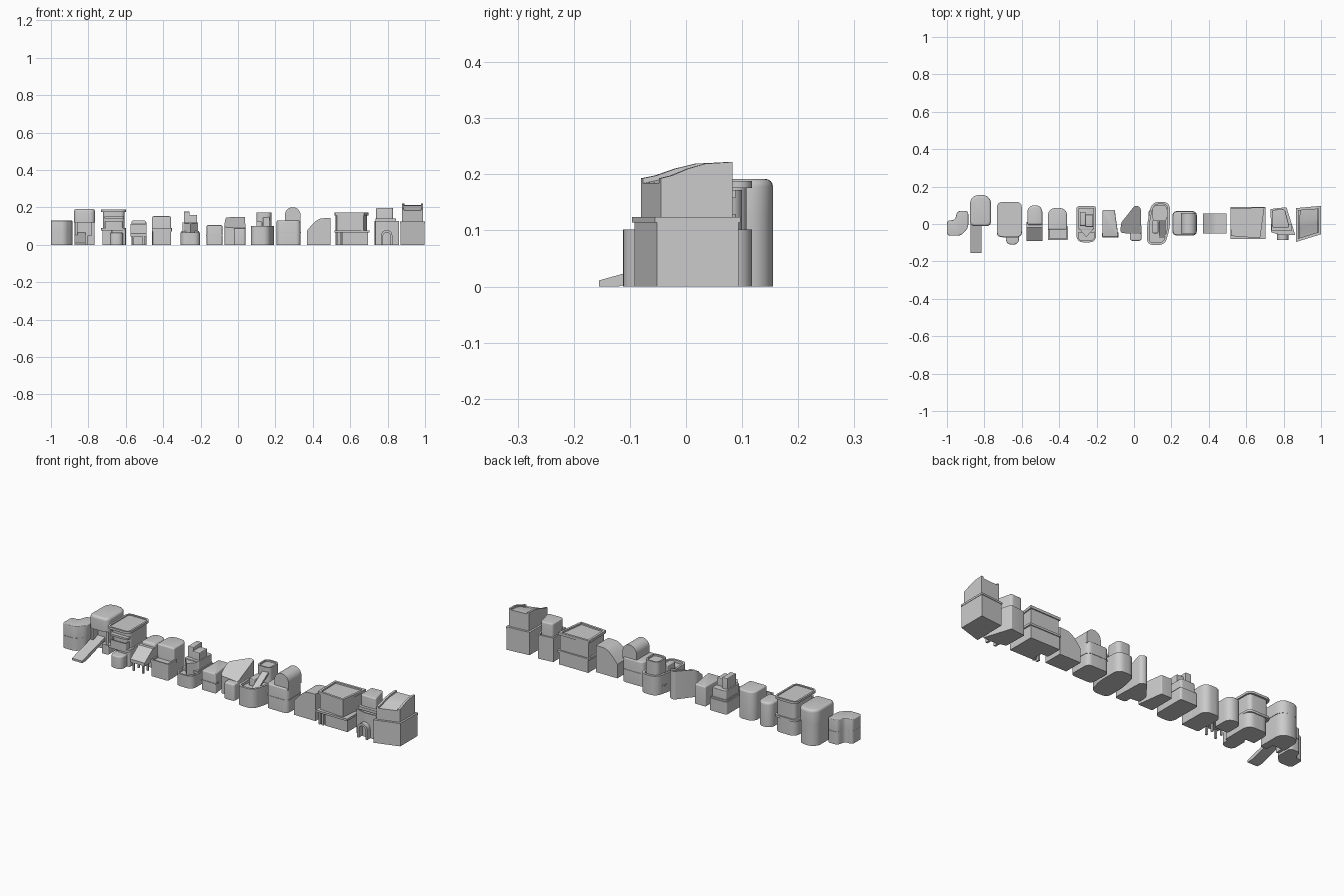
import bpy, bmesh, math
from mathutils import Vector

if "Cube" in bpy.data.objects:
    bpy.data.objects.remove(bpy.data.objects["Cube"])

def rounded(pts, r):
    """Round the corners of a plan outline; r is a number or one radius per corner."""
    out, n = [], len(pts)
    rs = r if isinstance(r, (list, tuple)) else [r] * n
    for i in range(n):
        p, a, b = Vector(pts[i]), Vector(pts[i - 1]), Vector(pts[(i + 1) % n])
        if rs[i] <= 0:
            out.append(p)
            continue
        s = p + (a - p).normalized() * min(rs[i], (a - p).length * .49)
        e = p + (b - p).normalized() * min(rs[i], (b - p).length * .49)
        for k in range(7):
            t = k / 6
            w = (1 - t) ** 2, 1.7 * t * (1 - t), t * t
            out.append((s * w[0] + p * w[1] + e * w[2]) / sum(w))
    return out

def finish(name, bm, smooth=True):
    bmesh.ops.recalc_face_normals(bm, faces=bm.faces)
    me = bpy.data.meshes.new(name)
    bm.to_mesh(me)
    bm.free()
    ob = bpy.data.objects.new(name, me)
    bpy.context.collection.objects.link(ob)
    bpy.ops.object.select_all(action='DESELECT')
    ob.select_set(True)
    bpy.context.view_layer.objects.active = ob
    if smooth:
        bpy.ops.object.shade_smooth_by_angle(angle=math.radians(35))
    return ob

def prism(name, pts, z0, z1, r=0, bevel=0, rim=0, sink=.008, slope=None):
    """Upright prism; slope(x, y) sets roof height, rim cuts a parapet."""
    bm = bmesh.new()
    base = bm.faces.new([bm.verts.new((p[0], p[1], z0)) for p in rounded(pts, r)])
    res = bmesh.ops.extrude_face_region(bm, geom=[base])['geom']
    for v in [g for g in res if isinstance(g, bmesh.types.BMVert)]:
        v.co.z = slope(v.co.x, v.co.y) if slope else z1
    if base.is_valid is False or not any(all(abs(v.co.z - z0) < 1e-6 for v in f.verts) for f in bm.faces):
        bmesh.ops.holes_fill(bm, edges=bm.edges)
    top = [g for g in res if isinstance(g, bmesh.types.BMFace)][0]
    if rim:
        bmesh.ops.recalc_face_normals(bm, faces=bm.faces)
        bmesh.ops.inset_region(bm, faces=[top], thickness=rim, use_even_offset=True)
        low = bmesh.ops.extrude_face_region(bm, geom=[top])['geom']
        for g in low:
            if isinstance(g, bmesh.types.BMVert):
                g.co.z -= sink
        if top.is_valid:
            bmesh.ops.delete(bm, geom=[top], context='FACES_ONLY')
    elif bevel:
        bmesh.ops.bevel(bm, geom=list(top.edges), offset=bevel, segments=4, profile=.5, affect='EDGES')
    return finish(name, bm)

def rect(x0, x1, y0, y1):
    return [(x0, y0), (x1, y0), (x1, y1), (x0, y1)]

def box(name, x0, x1, y0, y1, z0, z1, **k):
    return prism(name, rect(x0, x1, y0, y1), z0, z1, **k)

def side(name, prof, a, b, axis='x'):
    """Extrude a vertical profile along x (profile is y,z) or y (profile is x,z)."""
    bm = bmesh.new()
    mk = (lambda p, t: (t, p[0], p[1])) if axis == 'x' else (lambda p, t: (p[0], t, p[1]))
    A = [bm.verts.new(mk(p, a)) for p in prof]
    B = [bm.verts.new(mk(p, b)) for p in prof]
    bm.faces.new(A)
    bm.faces.new(B)
    for i in range(len(A)):
        bm.faces.new((A[i - 1], A[i], B[i], B[i - 1]))
    return finish(name, bm)

# 1: low house with stepped plan and a belt line
plan = [(-1, -.062), (-.925, -.062), (-.886, -.02), (-.886, .07), (-.945, .07), (-.957, .02), (-1, .02)]
prism("corner_house_lower", plan, 0, .067, r=.018)
prism("corner_house_upper", plan, .07, .13, r=.018, bevel=.004)
prism("corner_house_belt", [(x * .998 - .0019, y * .97) for x, y in plan], .06, .075, r=.018)

# 2: rounded house with overhanging upper floor and entrance ramp
box("ramp_house_back", -.875, -.766, .04, .155, 0, .15, r=[0, 0, .05, .05])
box("ramp_house_upper", -.877, -.764, -.012, .155, .12, .192, r=[.028, .028, .05, .05], bevel=.014)
box("ramp_house_side", -.805, -.766, -.005, .06, 0, .05, r=.008)
for x in (-.872, -.782):
    box("ramp_house_pillar", x, x + .014, 0, .05, 0, .125)
side("entrance_ramp", [(-.155, 0), (-.155, .011), (.04, .065), (.04, .05), (-.12, 0)], -.875, -.815)

# 3: stacked house with slabs and a rounded bay
box("stack_lower", -.675, -.6, -.06, .11, 0, .08, r=[.01, .01, .04, .01])
box("stack_lower_back", -.725, -.6, 0, .11, 0, .08, r=[.005, .005, .04, .04])
box("stack_bay", -.685, -.615, -.11, -.02, 0, .065, r=[.03, .03, 0, 0], bevel=.006)
box("stack_slab", -.733, -.6, -.07, .115, .078, .09, r=.025)
box("stack_upper", -.722, -.608, -.045, .108, .088, .18, r=.022)
box("stack_balcony", -.71, -.615, -.072, .0, .088, .125, r=.012, rim=.006, sink=.015)
box("stack_awning", -.715, -.61, -.066, 0, .142, .152, r=.012)
box("stack_roof", -.732, -.6, -.068, .118, .176, .188, r=.028, rim=.01, sink=.005)

# 4: rounded house with a lean-to standing on posts
box("post_house_body", -.57, -.49, -.005, .1, 0, .13, r=[.01, .01, .038, .038], bevel=.012)
side("post_house_lean_to", [(-.09, .045), (-.09, .062), (-.02, .112), (.01, .112), (.01, .045)], -.575, -.49)
for x in (-.565, -.51):
    for y in (-.085, -.045):
        box("post_house_post", x, x + .009, y, y + .009, 0, .05)

# 5: two-step house
box("step_house_back", -.46, -.358, -.03, .085, 0, .153, r=[.008, .008, .04, .04], bevel=.008)
box("step_house_front", -.457, -.357, -.083, -.01, 0, .075, r=.006)
box("step_house_terrace", -.461, -.354, -.086, -.01, .072, .09, r=.006, rim=.008, sink=.012)

# 6: terraced tower
box("terrace_base", -.307, -.203, -.098, .095, 0, .066, r=[.035, .035, .012, .012], rim=.009, sink=.012)
box("terrace_middle", -.297, -.213, -.03, .086, .05, .12, r=.01, bevel=.003)
prism("terrace_prow", [(-.29, -.03), (-.255, -.07), (-.22, -.03), (-.22, .04), (-.29, .04)], .05, .115)
box("terrace_tower", -.29, -.258, -.01, .065, .115, .178, bevel=.004)
box("terrace_tower_side", -.26, -.218, -.015, .05, .115, .16, bevel=.004)
box("terrace_belt", -.301, -.209, -.045, .09, .062, .074, r=.01)

# 7: small wedge-plan house
plan = [(-.168, -.07), (-.083, -.07), (-.103, .075), (-.168, .075)]
prism("small_house", plan, 0, .105, r=.006, bevel=.007)
box("small_house_ledge", -.17, -.082, -.073, -.045, .048, .054, r=.004)

# 8: angled house with sloped roof and rounded porch
plan = [(-.072, -.048), (.04, -.055), (.036, .09), (.005, .1), (-.07, .005)]
prism("angled_house", plan, 0, .15, r=.014,
      slope=lambda x, y: .088 + .062 * min(1, max(0, (y + .055) / .075)))
box("angled_house_porch", -.022, .04, -.09, 0, 0, .088, r=.014, bevel=.008)

# 9: pool-shaped terrace house with roof block and stair
plan = [(.07, -.112), (.165, -.112), (.192, -.02), (.192, .118), (.095, .118), (.07, 0)]
prism("terrace_house", plan, 0, .102, r=[.032, .032, .03, .038, .038, .03], rim=.012, sink=.014)
box("terrace_house_belt", .078, .184, -.06, .08, .04, .046, r=.02)
box("terrace_house_roof_room", .098, .178, .015, .1, .085, .172, r=.025, rim=.008)
side("terrace_house_stair", [(-.075, .088), (.02, .15), (.02, .138), (-.055, .088)], .133, .168)
box("terrace_house_chimney", .098, .13, -.05, .02, .085, .125, r=.008, bevel=.004)

# 10: rounded house with a barrel-topped tower
box("barrel_house_base", .207, .334, -.06, .067, 0, .13, r=.025, bevel=.006)
box("barrel_house_belt", .205, .336, -.062, .069, .064, .07, r=.026)
arc = [(.2925 + .0415 * math.cos(a), .16 + .041 * math.sin(a)) for a in [math.pi * i / 16 for i in range(17)]]
side("barrel_house_tower", [(.334, .12)] + arc + [(.251, .12)], -.05, .06, 'y')

# 11: house with a sweeping roof
curve = [(.368 + .085 * t, .075 + .067 * math.sin(t * math.pi / 2)) for t in [i / 9 for i in range(10)]]
side("sweep_house", [(.368, 0)] + curve + [(.494, .144), (.494, 0)], -.05, .055, 'y')

# 12: wide block with overhanging upper floor
box("block_lower", .56, .694, -.065, .085, 0, .068)
box("block_lower_back", .52, .6, 0, .085, 0, .068)
for x in (.525, .545):
    box("block_pillar", x, x + .01, -.07, -.05, 0, .068)
box("block_slab", .515, .702, -.079, .09, .066, .077)
prism("block_upper", [(.528, -.06), (.672, -.072), (.69, .082), (.522, .08)], .075, .16)
prism("block_roof", [(.518, -.064), (.674, -.076), (.697, .088), (.515, .085)], .158, .172, rim=.012, sink=.008)

# 13: skewed house with tower and arched porch
plan = [(.733, -.045), (.79, -.06), (.862, -.058), (.815, .09), (.73, .08)]
prism("skewed_house", plan, 0, .128, r=.004, rim=.008)
prism("skewed_house_tower", [(.738, -.02), (.832, -.02), (.806, .08), (.738, .075)], .11, .198, r=.014, bevel=.006)
box("skewed_house_belt", .735, .845, -.035, .0, .125, .14)
arch = [(.795 + .03 * math.cos(a), .05 + .03 * math.sin(a)) for a in [math.pi * i / 10 for i in range(11)]]
hole = [(.795 - .019 * math.cos(a), .048 + .019 * math.sin(a)) for a in [math.pi * i / 10 for i in range(11)]]
side("arched_porch", [(.825, 0)] + arch + [(.765, 0), (.776, 0)] + hole + [(.814, 0)], -.085, -.05, 'y')

# 14: tall corner building with curved, skylit roof
low = [(.868, -.092), (.998, -.052), (.998, .094), (.87, .082)]
up = [(.876, -.08), (.99, -.045), (.99, .083), (.878, .075)]
prism("tall_lower", low, 0, .116)
prism("tall_ledge", [(.866, -.096), (1, -.055), (1, .097), (.867, .085)], .114, .124)
prism("tall_upper", up, .122, .18)

def roof(a, b, lift):
    """Curved roof strip across the upper floor between fractions a and b of its width."""
    bm = bmesh.new()
    rows = []
    for z, t in ((.18, 0), (.19, 0), (.195, .16), (.207, .38), (.216, .62), (.219, 1), (.18, 1)):
        row = []
        for s in (a, b):
            f, k = Vector(up[0]).lerp(up[1], s), Vector(up[3]).lerp(up[2], s)
            p = f.lerp(k, t)
            row.append(bm.verts.new((p.x, p.y, z + (lift if z > .18 else 0))))
        rows.append(row)
    for i in range(len(rows)):
        bm.faces.new((rows[i - 1][0], rows[i - 1][1], rows[i][1], rows[i][0]))
    for s in (0, 1):
        bm.faces.new([r[s] for r in rows])
    return finish("tall_roof", bm)

roof(0, .1, .003)
roof(.1, .9, -.006)
roof(.9, 1, .003)
